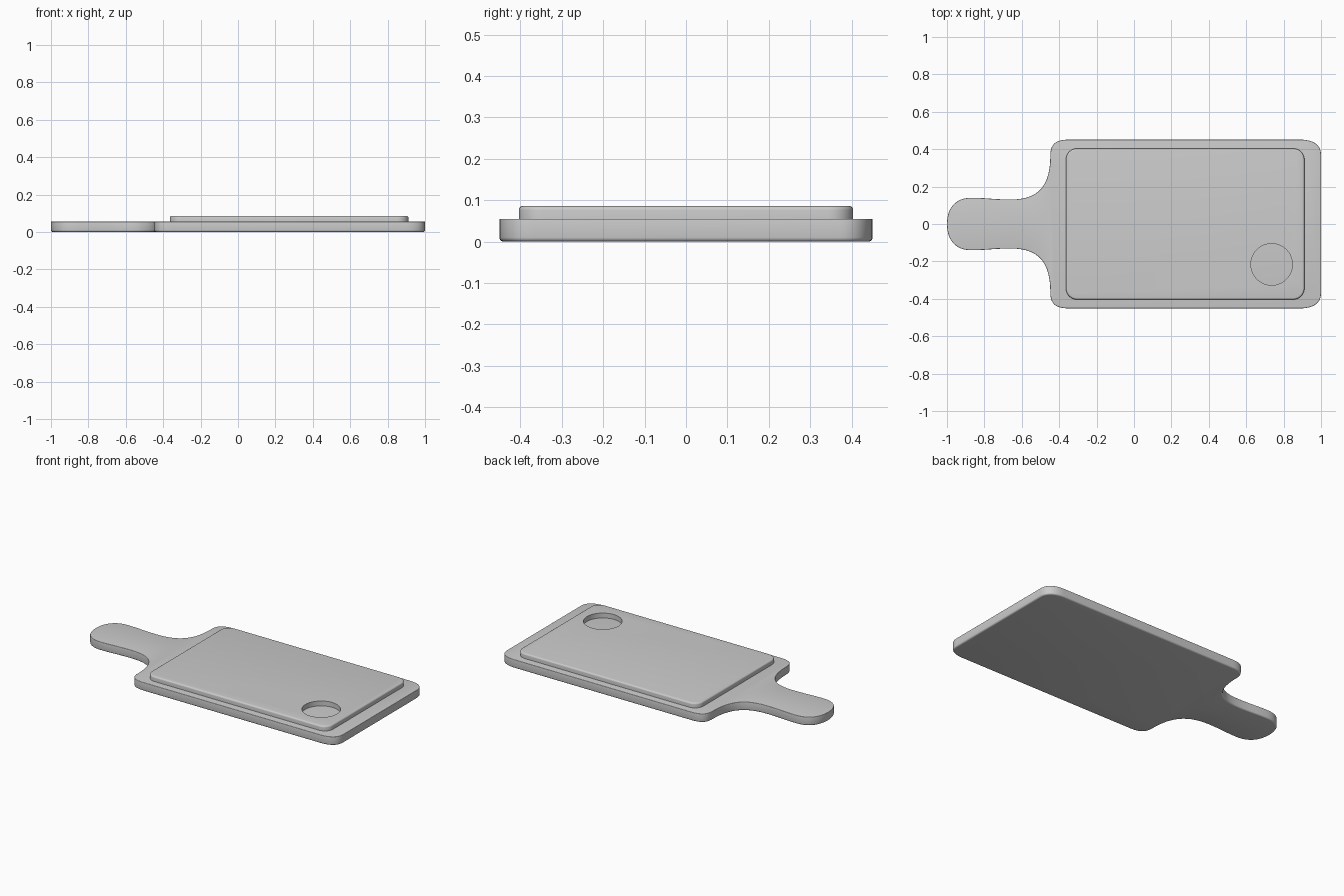
import bpy, bmesh, math
from mathutils import Vector
from mathutils.geometry import interpolate_bezier

if "Cube" in bpy.data.objects:
    bpy.data.objects.remove(bpy.data.objects["Cube"])


def prism(name, pts, z0, z1):
    """Extrude a closed outline between two heights."""
    bm = bmesh.new()
    low = [bm.verts.new((x, y, z0)) for x, y in pts]
    face = bm.faces.new(low)
    ext = bmesh.ops.extrude_face_region(bm, geom=[face])
    for v in ext["geom"]:
        if isinstance(v, bmesh.types.BMVert):
            v.co.z = z1
    bmesh.ops.recalc_face_normals(bm, faces=bm.faces)
    me = bpy.data.meshes.new(name)
    bm.to_mesh(me)
    bm.free()
    ob = bpy.data.objects.new(name, me)
    bpy.context.collection.objects.link(ob)
    return ob


def round_edge(ob, z, width):
    """Round the horizontal rim at height z."""
    bm = bmesh.new()
    bm.from_mesh(ob.data)
    rim = [e for e in bm.edges if all(abs(v.co.z - z) < 1e-5 for v in e.verts)]
    bmesh.ops.bevel(bm, geom=rim, offset=width, segments=4, profile=0.5, affect='EDGES')
    bm.to_mesh(ob.data)
    bm.free()


def smooth(ob):
    bpy.ops.object.select_all(action='DESELECT')
    ob.select_set(True)
    bpy.context.view_layer.objects.active = ob
    bpy.ops.object.shade_smooth_by_angle(angle=math.radians(35))


def circle(cx, cy, r, n, a0=0.0, a1=math.tau, end=False):
    m = n - 1 if end else n
    return [(cx + r * math.cos(a0 + (a1 - a0) * i / m),
             cy + r * math.sin(a0 + (a1 - a0) * i / m)) for i in range(n)]


# board with handle: upper half as bezier segments, mirrored in y
segments = [
    ((-1, 0), (-1, .085), (-.955, .14), (-.87, .14)),
    ((-.87, .14), (-.79, .14), (-.75, .131), (-.66, .131)),
    ((-.66, .131), (-.52, .131), (-.447, .19), (-.447, .37)),
    ((-.447, .37), (-.447, .425), (-.42, .451), (-.35, .451)),
    ((.89, .451), (.955, .451), (1, .425), (1, .37)),
]
half = []
for seg in segments:
    for p in interpolate_bezier(*[Vector((*q, 0)) for q in seg], 14):
        if not half or (p.xy - Vector(half[-1])).length > 1e-4:
            half.append((p.x, p.y))
outline = half + [(x, -y) for x, y in reversed(half[1:])]
board = prism("board", outline, 0.0, 0.055)
round_edge(board, 0.0, 0.01)
round_edge(board, 0.055, 0.003)
smooth(board)

# raised cutting panel with rounded corners
x0, x1, y0, y1, r = -.364, .911, -.404, .404, .06
panel_pts = []
for k, (cx, cy) in enumerate([(x1 - r, y1 - r), (x0 + r, y1 - r), (x0 + r, y0 + r), (x1 - r, y0 + r)]):
    panel_pts += circle(cx, cy, r, 10, k * math.pi / 2, (k + 1) * math.pi / 2, True)
panel = prism("cutting_panel", panel_pts, 0.05, 0.086)
round_edge(panel, 0.086, 0.01)

# round well cut through the panel down to the board
cutter = prism("well_cutter", circle(.736, -.216, .111, 64), 0.0, 0.2)
cutter.hide_render = True
mod = panel.modifiers.new("well", 'BOOLEAN')
mod.object = cutter
mod.operation = 'DIFFERENCE'
mod.solver = 'EXACT'
bpy.context.view_layer.objects.active = panel
bpy.ops.object.modifier_apply(modifier="well")
bpy.data.objects.remove(cutter)
smooth(panel)
